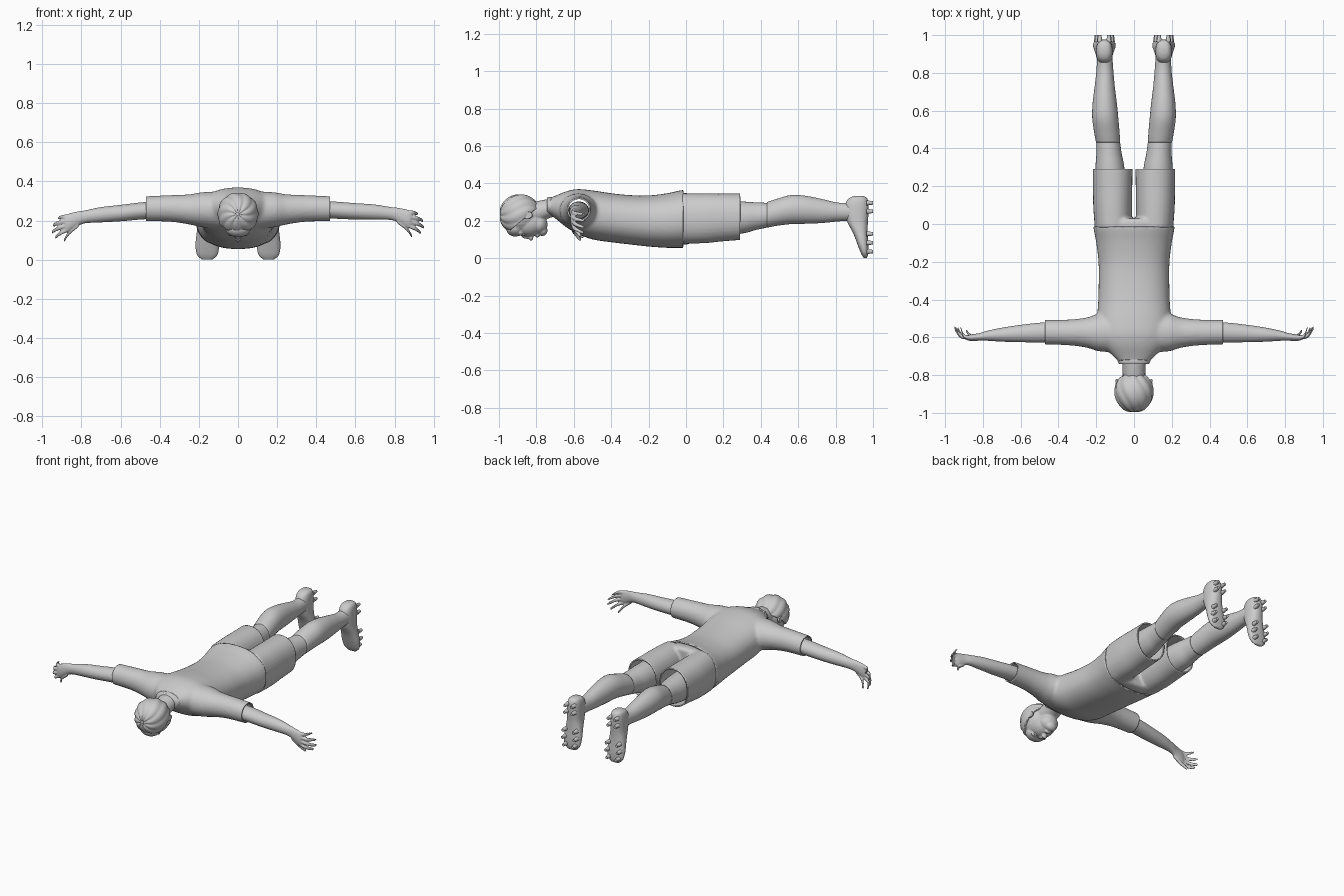
import bpy, bmesh, math
from mathutils import Vector, Matrix

if "Cube" in bpy.data.objects:
    bpy.data.objects.remove(bpy.data.objects["Cube"])

X, Y, Z = Vector((1, 0, 0)), Vector((0, 1, 0)), Vector((0, 0, 1))


def finish(name, bm, smooth=True):
    bmesh.ops.recalc_face_normals(bm, faces=bm.faces)
    me = bpy.data.meshes.new(name)
    bm.to_mesh(me)
    bm.free()
    for p in me.polygons:
        p.use_smooth = smooth
    ob = bpy.data.objects.new(name, me)
    bpy.context.collection.objects.link(ob)
    return ob


def catmull(a, b, c, d, t):
    return 0.5 * (2 * b + (c - a) * t + (2 * a - 5 * b + 4 * c - d) * t * t
                  + (3 * b - a - 3 * c + d) * t ** 3)


def loft(bm, rows, u, v, n=2.0, seg=32, steps=4):
    """Smooth skin through rows of (x, y, z, radius_u, radius_v)."""
    pts, last = [], len(rows) - 1
    for i in range(last):
        q = [rows[min(max(i + k, 0), last)] for k in (-1, 0, 1, 2)]
        pts += [[catmull(*w, s / steps) for w in zip(*q)] for s in range(steps)]
    pts.append(rows[-1])
    rings = []
    for x, y, z, ru, rv in pts:
        ring = []
        for k in range(seg):
            a = math.tau * k / seg
            c, s = math.cos(a), math.sin(a)
            c = math.copysign(abs(c) ** (2 / n), c)
            s = math.copysign(abs(s) ** (2 / n), s)
            ring.append(bm.verts.new(Vector((x, y, z)) + u * c * ru + v * s * rv))
        rings.append(ring)
    for r, t in zip(rings, rings[1:]):
        for k in range(seg):
            j = (k + 1) % seg
            bm.faces.new((r[k], r[j], t[j], t[k]))
    bm.faces.new(rings[0])
    bm.faces.new(rings[-1])


def ball(bm, c, r, seg=24):
    m = Matrix.Translation(c) @ Matrix.Diagonal((*r, 1))
    return bmesh.ops.create_uvsphere(bm, u_segments=seg, v_segments=seg // 2,
                                     radius=1, matrix=m)["verts"]


def blend(name, bm, voxel, smooth, cuts=(), thick=0.0):
    """Fuse overlapping shapes into one skin, then cut open hems."""
    ob = finish(name, bm)
    m = ob.modifiers.new("Fuse", "REMESH")
    m.mode, m.voxel_size, m.use_smooth_shade = "VOXEL", voxel, True
    m = ob.modifiers.new("Soften", "SMOOTH")
    m.factor, m.iterations = 0.5, smooth
    dg = bpy.context.evaluated_depsgraph_get()
    me = bpy.data.meshes.new_from_object(ob.evaluated_get(dg))
    ob.modifiers.clear()
    bm = bmesh.new()
    bm.from_mesh(me)
    for co, no in cuts:
        bmesh.ops.bisect_plane(bm, geom=bm.verts[:] + bm.edges[:] + bm.faces[:],
                               plane_co=co, plane_no=no, clear_outer=True)
    for f in bm.faces:
        f.smooth = True
    bm.to_mesh(ob.data)
    bm.free()
    if thick:
        m = ob.modifiers.new("Cloth", "SOLIDIFY")
        m.thickness, m.offset = thick, -1
    return ob


def along_y(rows):
    """(x, y, half_width, z_low, z_high) to loft rows."""
    return [(x, y, (a + b) / 2, w, (b - a) / 2) for x, y, w, a, b in rows]


# shirt: torso and both sleeves fused, hems open
bm = bmesh.new()
loft(bm, along_y([(0, .03, .216, .05, .365), (0, -.02, .215, .055, .364),
                  (0, -.1, .2, .055, .347), (0, -.2, .188, .062, .335),
                  (0, -.3, .187, .073, .337), (0, -.4, .189, .085, .347),
                  (0, -.5, .195, .1, .362), (0, -.58, .19, .13, .369),
                  (0, -.64, .165, .165, .357), (0, -.69, .12, .205, .337),
                  (0, -.73, .082, .232, .322), (0, -.77, .07, .24, .315)]),
     X, Z, 2.3, 48)
for s in (-1, 1):
    loft(bm, [(s * .05, -.58, .25, .1, .1), (s * .18, -.575, .255, .1, .09),
              (s * .25, -.575, .257, .08, .077), (s * .35, -.574, .262, .068, .068),
              (s * .5, -.573, .26, .064, .063)], Y, Z)
blend("shirt", bm, .01, 6, [((.47, 0, 0), X), ((-.47, 0, 0), -X), ((0, -.015, 0), Y),
                            ((0, -.73, .28), Vector((0, -1, .25)))], .008)

# collar band
bm = bmesh.new()
loft(bm, [(0, -.7, .273, .085, .05), (0, -.725, .277, .087, .05),
          (0, -.742, .278, .078, .045)], X, Z)
finish("collar", bm)

# shorts: hips and two legs fused, open cuffs
bm = bmesh.new()
loft(bm, along_y([(0, -.1, .19, .075, .335), (0, 0, .207, .072, .348),
                  (0, .03, .2, .085, .335)]), X, Z, 2.3, 40)
for s in (-1, 1):
    loft(bm, along_y([(s * .11, -.02, .098, .078, .345), (s * .113, .1, .103, .08, .346),
                      (s * .113, .2, .104, .09, .345), (s * .113, .33, .106, .1, .345)]),
         X, Z, 2.2)
blend("shorts", bm, .008, 3, [((0, .29, 0), Y), ((0, -.06, 0), -Y)], .008)

for s, side in ((-1, "left"), (1, "right")):
    # bare thigh and knee
    bm = bmesh.new()
    loft(bm, along_y([(s * .12, .08, .085, .11, .31), (s * .127, .29, .077, .13, .303),
                      (s * .132, .37, .067, .15, .298), (s * .137, .44, .062, .165, .295),
                      (s * .14, .5, .05, .18, .29)]), X, Z)
    finish(side + "_thigh", bm)

    # long sock
    bm = bmesh.new()
    loft(bm, along_y([(s * .137, .432, .064, .163, .299), (s * .143, .48, .067, .172, .315),
                      (s * .152, .56, .069, .182, .337), (s * .155, .64, .064, .184, .333),
                      (s * .155, .73, .053, .188, .315), (s * .154, .82, .044, .197, .296),
                      (s * .156, .91, .04, .2, .3)]), X, Z)
    finish(side + "_sock", bm)

    # boot pointing down, with studs on the sole
    bm = bmesh.new()
    loft(bm, [(s * .157, (a + b) / 2, z, w, (b - a) / 2) for z, w, a, b in
              [(.332, .022, .9, .95), (.32, .036, .872, .968), (.29, .043, .852, .976),
               (.24, .045, .85, .976), (.19, .047, .864, .972), (.13, .055, .895, .972),
               (.07, .06, .918, .976), (.025, .052, .936, .974), (.002, .028, .95, .967)]],
         X, Y, 2.4)
    finish(side + "_boot", bm)
    bm = bmesh.new()
    for dx, z in ((.034, .035), (.042, .082), (.038, .13), (.026, .25), (.024, .295)):
        for k in (-1, 1):
            m = Matrix.Translation((s * .157 + k * dx, .982, z)) @ Matrix.Rotation(-math.pi / 2, 4, "X")
            bmesh.ops.create_cone(bm, cap_ends=True, segments=12, radius1=.014,
                                  radius2=.009, depth=.036, matrix=m)
    finish(side + "_boot_studs", bm, False)

    # arm, palm, fingers and thumb fused (left arm hangs slightly lower)
    def drop(x, z):
        return z - (.022 * max(0, x - .4) / .5 if s < 0 else 0)
    bm = bmesh.new()
    loft(bm, [(s * x, y, drop(x, z), a, b) for x, y, z, a, b in
              [(.36, -.573, .257, .055, .046), (.48, -.574, .254, .053, .044),
               (.6, -.58, .247, .046, .042), (.7, -.586, .243, .037, .039),
               (.78, -.592, .236, .026, .033), (.82, -.598, .227, .02, .038),
               (.865, -.602, .21, .017, .046), (.885, -.602, .207, .012, .042)]], Y, Z)
    for bx, bz, tx, tz in ((.87, .243, .916, .236), (.875, .222, .942, .201),
                           (.875, .2, .948, .167), (.87, .178, .932, .138),
                           (.825, .195, .887, .122)):
        mx, mz = (bx + tx) / 2 + .006, (bz + tz) / 2
        ty = -.565 if bx < .85 else -.538
        loft(bm, [(s * x, y, drop(x, z), r, r) for x, y, z, r in
                  [(bx - .01, -.602, bz, .011), (mx, -.594, mz, .011),
                   (tx, (ty - .57) / 2, tz, .0095), (tx + .003, ty, tz - .002, .005)]], Y, Z, seg=12)
    blend(side + "_arm", bm, .0045, 2)

    # ear
    bm = bmesh.new()
    ball(bm, (s * .092, -.848, .23), (.012, .028, .019))
    for v in bm.verts:
        if abs(v.co.x) > .098:
            v.co.x = s * .096
    finish(side + "_ear", bm)

    # eye
    bm = bmesh.new()
    ball(bm, (s * .031, -.868, .132), (.014, .01, .012), 16)
    finish(side + "_eye", bm)

# head and neck, face down
bm = bmesh.new()
loft(bm, [(0, -.66, .275, .07, .05), (0, -.72, .268, .062, .05),
          (0, -.78, .25, .06, .058), (0, -.84, .235, .06, .06)], X, Z)
for c, r in (((0, -.89, .23), (.09, .102, .1)), ((0, -.845, .185), (.072, .09, .071)),
             ((0, -.79, .18), (.06, .05, .052)), ((0, -.768, .148), (.036, .028, .03)),
             ((0, -.912, .16), (.066, .05, .045)), ((0, -.795, .122), (.024, .012, .012)),
             ((0, -.828, .109), (.017, .012, .017)), ((0, -.85, .12), (.011, .03, .018)),
             ((.032, -.885, .133), (.024, .01, .013)), ((-.032, -.885, .133), (.024, .01, .013))):
    ball(bm, c, r)
blend("head", bm, .005, 3)

# hair cap with combed grooves, cut along the hairline
bm = bmesh.new()
C = Vector((0, -.888, .233))
loft(bm, [(0, C.y + .108 * math.cos(a), C.z, .1 * math.sin(a) + .001, .105 * math.sin(a) + .001)
          for a in [math.pi * i / 14 for i in range(15)]], X, Z, 2.15, 96, 2)
for v in bm.verts:
    d = v.co - C
    a = math.atan2(d.x, d.z) + 5 * d.y
    v.co = C + d * (.985 + .05 * abs(math.sin(5 * a)) * min(1, d.xz.length / .04))
    v.co.y = max(v.co.y, -1)
# keep the crown and nape, clear the face
bmesh.ops.bisect_plane(bm, geom=bm.verts[:] + bm.edges[:] + bm.faces[:],
                       plane_co=(0, -.86, .215), plane_no=(0, .64, -.77), clear_outer=True)
ob = finish("hair", bm)
m = ob.modifiers.new("Depth", "SOLIDIFY")
m.thickness, m.offset = .01, -1
